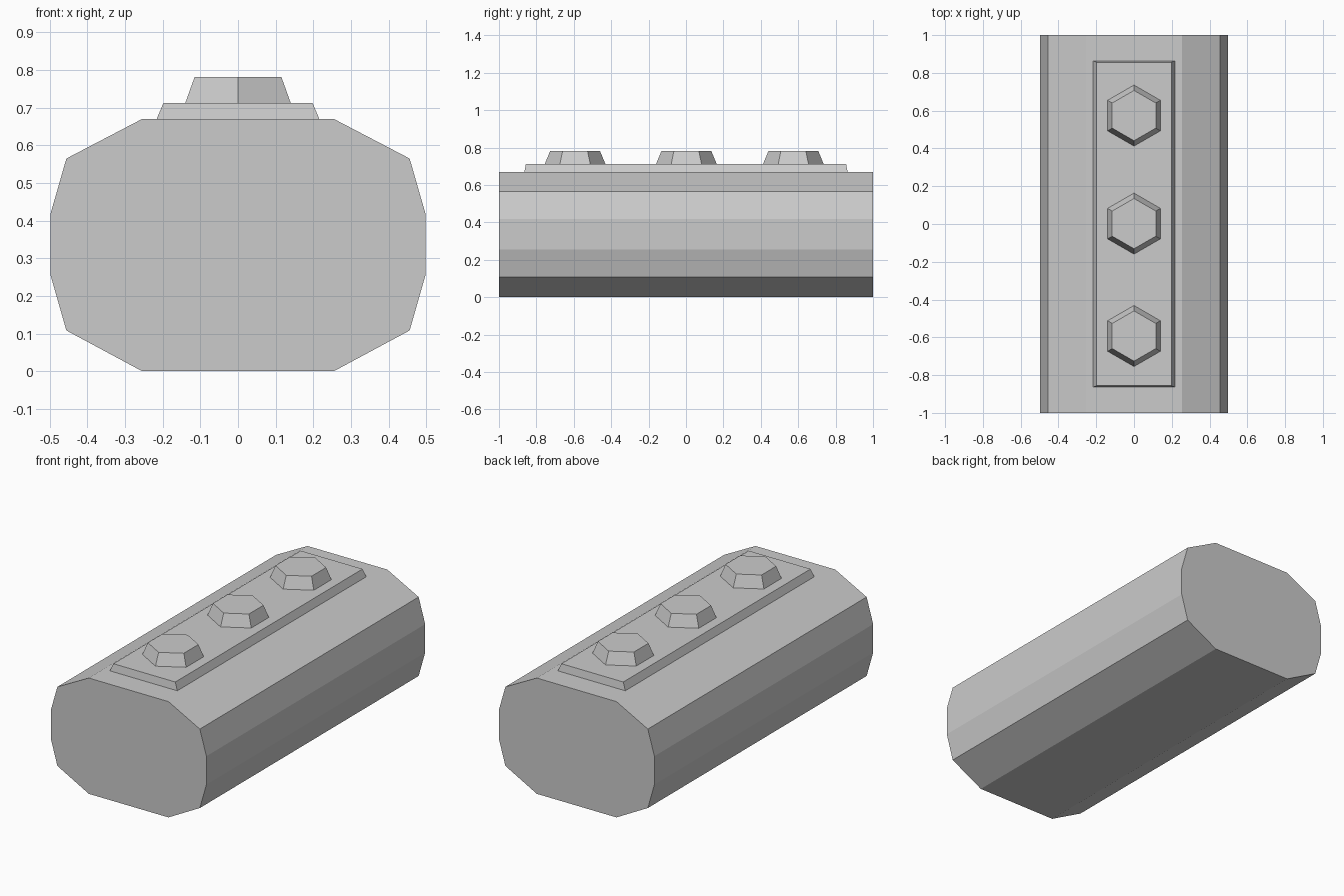
import bpy, bmesh, math

if "Cube" in bpy.data.objects:
    bpy.data.objects.remove(bpy.data.objects["Cube"])


def loft(name, bottom, top):
    """Closed solid between two matching loops of points."""
    bm = bmesh.new()
    a = [bm.verts.new(p) for p in bottom]
    b = [bm.verts.new(p) for p in top]
    n = len(a)
    bm.faces.new(a)
    bm.faces.new(b)
    for i in range(n):
        j = (i + 1) % n
        bm.faces.new((a[i], a[j], b[j], b[i]))
    bmesh.ops.recalc_face_normals(bm, faces=bm.faces)
    mesh = bpy.data.meshes.new(name)
    bm.to_mesh(mesh)
    bm.free()
    obj = bpy.data.objects.new(name, mesh)
    bpy.context.collection.objects.link(obj)
    return obj


def rect(x, y, z):
    return [(-x, -y, z), (x, -y, z), (x, y, z), (-x, y, z)]


def hexagon(r, cy, z):
    return [(r * math.sin(i * math.pi / 3), cy + r * math.cos(i * math.pi / 3), z)
            for i in range(6)]


# Long faceted body: mirrored cross-section extruded along y
half = [(0.255, 0.003), (0.456, 0.108), (0.498, 0.255),
        (0.498, 0.419), (0.456, 0.565), (0.255, 0.67)]
half[0] = (0.255, 0.0)
section = half + [(-x, z) for x, z in reversed(half)]
loft("body", [(x, -1, z) for x, z in section], [(x, 1, z) for x, z in section])

# Raised panel with sloped sides
loft("top_panel", rect(0.217, 0.864, 0.668), rect(0.198, 0.856, 0.713))

# Three tapered hexagonal buttons
for i, cy in enumerate((-0.593, 0.002, 0.574)):
    loft(f"button_{i + 1}", hexagon(0.162, cy, 0.712), hexagon(0.133, cy, 0.782))
